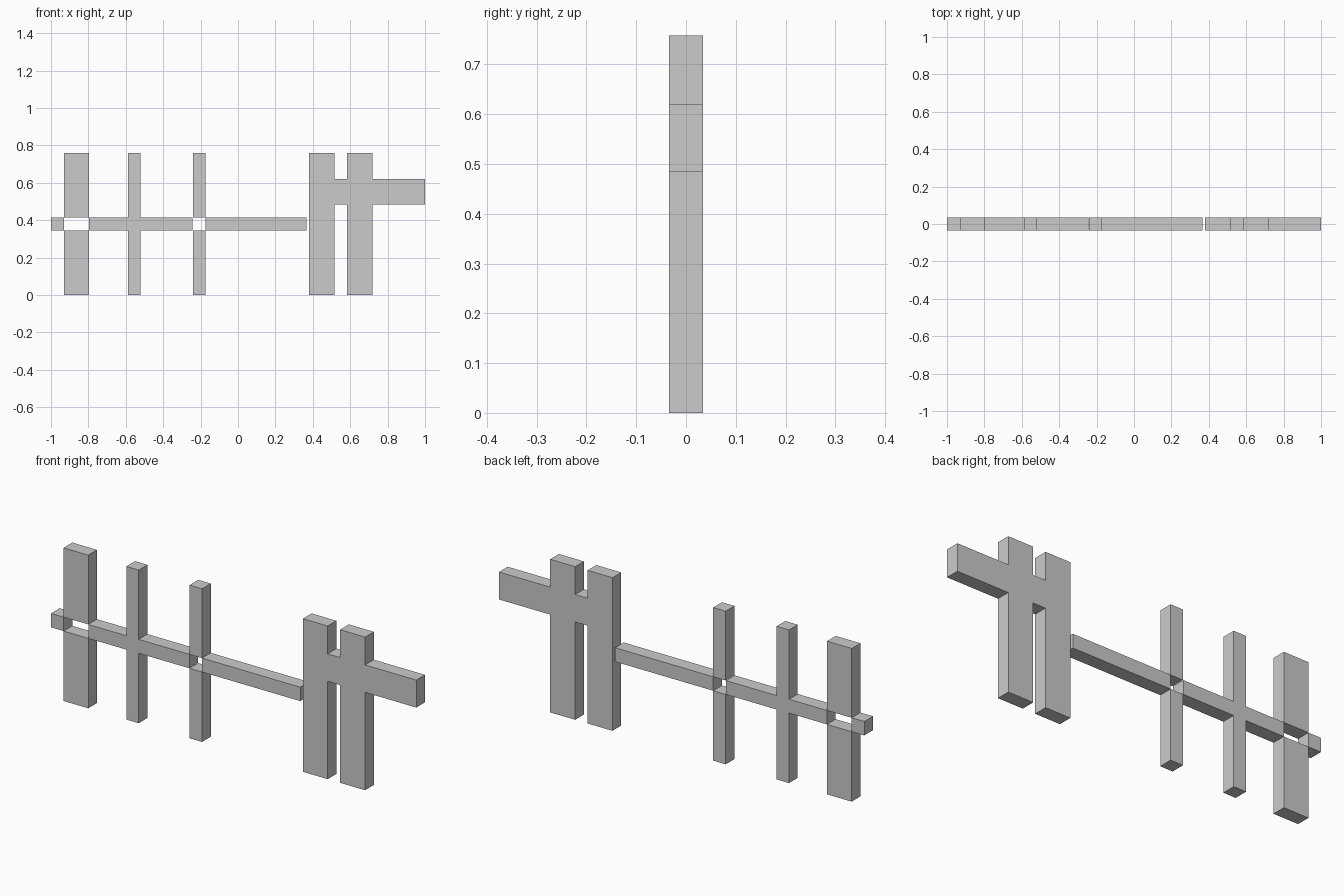
import bpy, bmesh

if "Cube" in bpy.data.objects:
    bpy.data.objects.remove(bpy.data.objects["Cube"])

HALF_DEPTH = 0.034
TOP = 0.758
LOW, HIGH = 0.346, 0.415      # thin rail, bottom and top
R_LOW, R_HIGH = 0.484, 0.62   # thick rail, bottom and top


def prism(name, outline):
    """Extrude an x-z outline through the full depth."""
    bm = bmesh.new()
    face = bm.faces.new([bm.verts.new((x, -HALF_DEPTH, z)) for x, z in outline])
    result = bmesh.ops.extrude_face_region(bm, geom=[face])
    moved = [g for g in result["geom"] if isinstance(g, bmesh.types.BMVert)]
    bmesh.ops.translate(bm, verts=moved, vec=(0, 2 * HALF_DEPTH, 0))
    bmesh.ops.recalc_face_normals(bm, faces=bm.faces)
    mesh = bpy.data.meshes.new(name)
    bm.to_mesh(mesh)
    bm.free()
    obj = bpy.data.objects.new(name, mesh)
    bpy.context.collection.objects.link(obj)
    return obj


def bar(name, x0, x1, z0, z1):
    return prism(name, [(x0, z0), (x1, z0), (x1, z1), (x0, z1)])


# Posts interrupted by an open window where the thin rail passes
for name, x0, x1 in (("wide_post", -0.931, -0.796), ("narrow_post", -0.241, -0.173)):
    bar(name + "_lower", x0, x1, 0, LOW)
    bar(name + "_upper", x0, x1, HIGH, TOP)

# Thin rail pieces at both ends
bar("rail_left_end", -1.0, -0.931, LOW, HIGH)
bar("rail_right_end", -0.173, 0.365, LOW, HIGH)

# Solid crossing of the second post and the thin rail
a, b, c, d = -0.796, -0.588, -0.52, -0.243
prism("cross_post", [
    (b, 0), (c, 0), (c, LOW), (d, LOW), (d, HIGH), (c, HIGH),
    (c, TOP), (b, TOP), (b, HIGH), (a, HIGH), (a, LOW), (b, LOW)])

# Two wide posts, joined by the thick rail
p, q, r, s, end = 0.379, 0.515, 0.583, 0.72, 1.0
right = [(p, 0), (q, 0), (q, R_LOW), (r, R_LOW), (r, 0), (s, 0),
         (s, R_LOW), (end, R_LOW), (end, R_HIGH), (s, R_HIGH), (s, TOP),
         (r, TOP), (r, R_HIGH), (q, R_HIGH), (q, TOP), (p, TOP)]
prism("double_post_with_rail", right)
